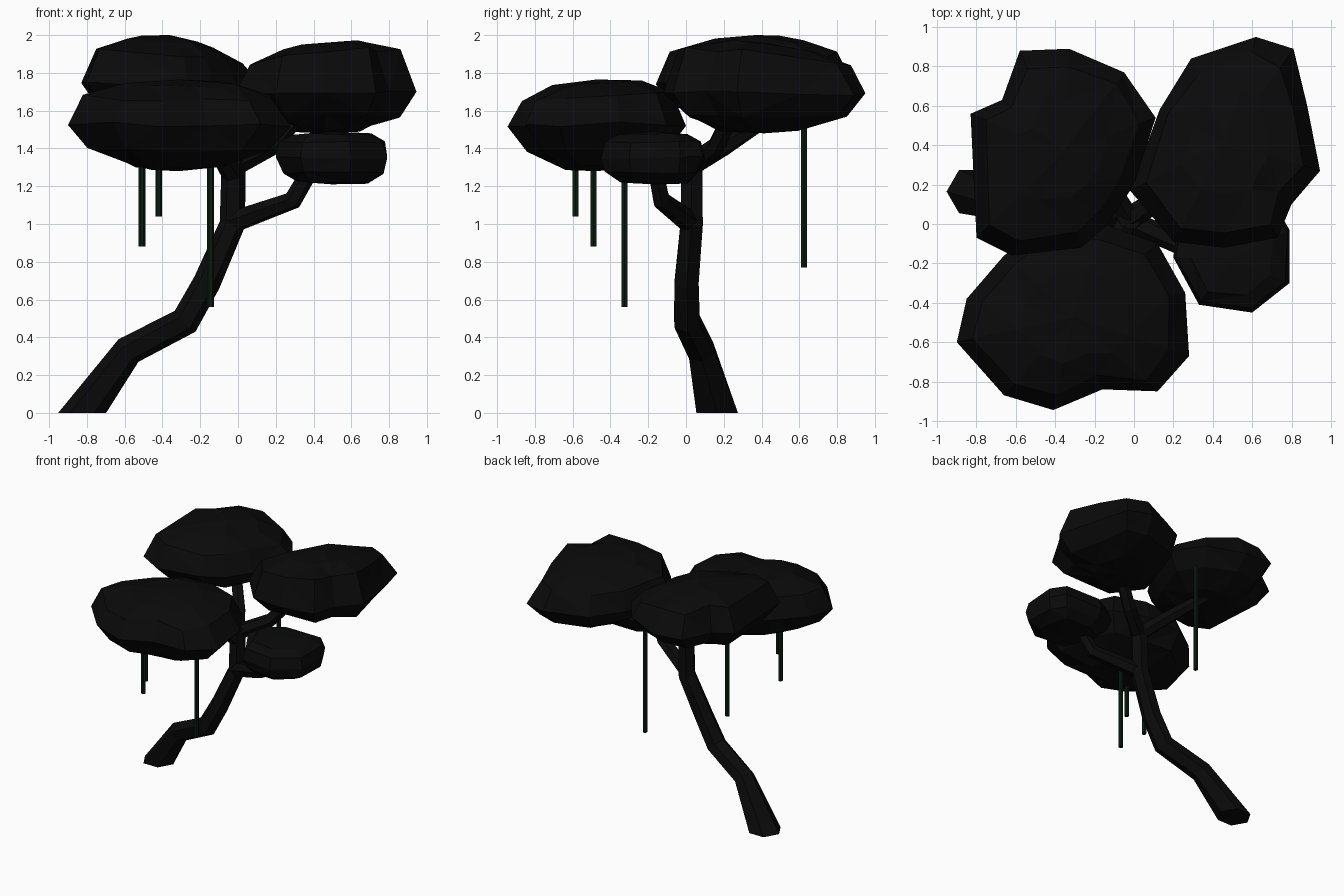
import bpy
import bmesh
import math
import random
from mathutils import Vector

random.seed(11)
if "Cube" in bpy.data.objects:
    bpy.data.objects.remove(bpy.data.objects["Cube"], do_unlink=True)


def make_material(name, colour):
    material = bpy.data.materials.new(name)
    material.use_nodes = True
    material.diffuse_color = (*colour, 1)
    shader = material.node_tree.nodes["Principled BSDF"]
    shader.inputs["Base Color"].default_value = (*colour, 1)
    return material


bark = make_material("dark bark", (.003, .003, .003))
leaves = make_material("dark foliage", (.003, .003, .003))
vine_green = make_material("dark vine green", (.003, .012, .005))


def finish(bm, name, material):
    """Turn a bmesh into a flat shaded object."""
    bmesh.ops.recalc_face_normals(bm, faces=bm.faces)
    mesh = bpy.data.meshes.new(name)
    bm.to_mesh(mesh)
    bm.free()
    mesh.materials.append(material)
    obj = bpy.data.objects.new(name, mesh)
    bpy.context.collection.objects.link(obj)
    return obj


def bridge(bm, lower, upper):
    """Join two rings of vertices with a band of faces."""
    count = len(lower)
    for i in range(count):
        j = (i + 1) % count
        bm.faces.new((lower[i], lower[j], upper[j], upper[i]))


def tube(name, path, radii, material, sides=6, level_base=False):
    """Sweep a tapering polygon along a path."""
    bm = bmesh.new()
    points = [Vector(p) for p in path]
    up = Vector((0, 0, 1))
    rings = []
    for i, point in enumerate(points):
        before = points[max(i - 1, 0)]
        after = points[min(i + 1, len(points) - 1)]
        direction = ((point - before).normalized()
                     + (after - point).normalized()).normalized()
        if level_base and i == 0:
            direction = up
        turn = up.rotation_difference(direction)
        ring = []
        for k in range(sides):
            angle = math.tau * k / sides
            offset = Vector((math.cos(angle), math.sin(angle), 0)) * radii[i]
            ring.append(bm.verts.new(point + turn @ offset))
        rings.append(ring)
    for lower, upper in zip(rings, rings[1:]):
        bridge(bm, lower, upper)
    bm.faces.new(rings[0])
    bm.faces.new(rings[-1])
    return finish(bm, name, material)


# Each level is (outline scale, height as a share of the half height)
LEVELS = ((.42, -.92), (.8, -.55), (1, 0), (.84, .62), (.48, .88))


def canopy(name, outline, heights, tilt=(0, 0), taper=1):
    """Stack scaled copies of an outline into a faceted leaf cushion."""
    bm = bmesh.new()
    bottom, middle, top = heights
    xs, ys = zip(*outline)
    cx = (min(xs) + max(xs)) / 2
    cy = (min(ys) + max(ys)) / 2
    rings = []
    for scale, share in LEVELS:
        height = top - middle if share > 0 else middle - bottom
        ring = []
        for x, y in outline:
            s = scale ** taper
            z = middle + share * height
            if scale < 1:
                s *= random.uniform(.95, 1.05)
            z += random.uniform(-.06, .06) * height
            dx, dy = (x - cx) * s, (y - cy) * s
            if share > 0:
                z += tilt[0] * dx + tilt[1] * dy
            ring.append(bm.verts.new((cx + dx, cy + dy, z)))
        rings.append(ring)
    for lower, upper in zip(rings, rings[1:]):
        bridge(bm, lower, upper)
    for ring, z in ((rings[0], bottom), (rings[-1], top)):
        tip = bm.verts.new((cx, cy, z))
        for a, b in zip(ring, ring[1:] + ring[:1]):
            bm.faces.new((a, b, tip))
    bmesh.ops.triangulate(bm, faces=bm.faces)
    return finish(bm, name, leaves)


# Leaning trunk
tube("trunk",
     [(-.825, .165, 0), (-.58, .08, .33), (-.28, .005, .485),
      (-.165, .003, .69), (-.03, .03, 1), (-.022, .03, 1.36)],
     (.127, .08, .078, .073, .068, .064), bark, level_base=True)

# Branches into each canopy
tube("back_left_branch",
     [(-.02, .03, 1.31), (.18, .16, 1.41), (.34, .25, 1.6)],
     (.06, .05, .045), bark)
tube("back_right_branch",
     [(-.02, .03, 1.31), (-.13, .2, 1.41), (-.34, .46, 1.58)],
     (.055, .05, .04), bark)
tube("front_right_branch",
     [(-.02, .03, 1.25), (-.1, -.1, 1.38), (-.25, -.3, 1.5)],
     (.06, .05, .04), bark)
tube("front_left_branch",
     [(-.03, .02, 1.01), (.29, -.13, 1.125), (.38, -.16, 1.28)],
     (.06, .05, .045), bark)

# Leaf canopies
canopy("back_right_canopy",
       [(-.83, .56), (-.67, .63), (-.58, .88), (-.33, .89), (-.05, .77),
        (.11, .54), (0, .2), (-.13, 0), (-.27, -.12), (-.62, -.16),
        (-.8, -.07)], (1.53, 1.74, 2), (-.1, 0))
canopy("back_left_canopy",
       [(.29, .84), (.62, .95), (.81, .89), (.88, .6), (.945, .27),
        (.8, .1), (.73, -.07), (.46, -.12), (.2, -.09), (-.02, .17),
        (.13, .58)], (1.48, 1.69, 1.96), (.1, -.1))
canopy("front_right_canopy",
       [(-.66, -.16), (-.85, -.38), (-.9, -.6), (-.66, -.87),
        (-.41, -.945), (-.16, -.84), (.12, -.85), (.28, -.67),
        (.26, -.35), (.12, -.1), (-.15, 0), (-.45, -.01)],
       (1.28, 1.53, 1.765), (0, .04))
canopy("front_left_canopy",
       [(.2, -.17), (.33, -.41), (.6, -.45), (.79, -.3), (.79, -.03),
        (.72, .09), (.4, .1), (.22, 0)], (1.21, 1.35, 1.49), taper=.5)

# Hanging vines: x, y, lower end, upper end
vines = ((-.508, -.49, .88, 1.4), (-.42, -.585, 1.04, 1.4),
         (-.145, -.325, .56, 1.4), (-.07, .624, .77, 1.65))
for number, (x, y, low, high) in enumerate(vines, 1):
    tube(f"hanging_vine_{number}", [(x, y, low), (x, y, high)],
         (.018, .018), vine_green)
